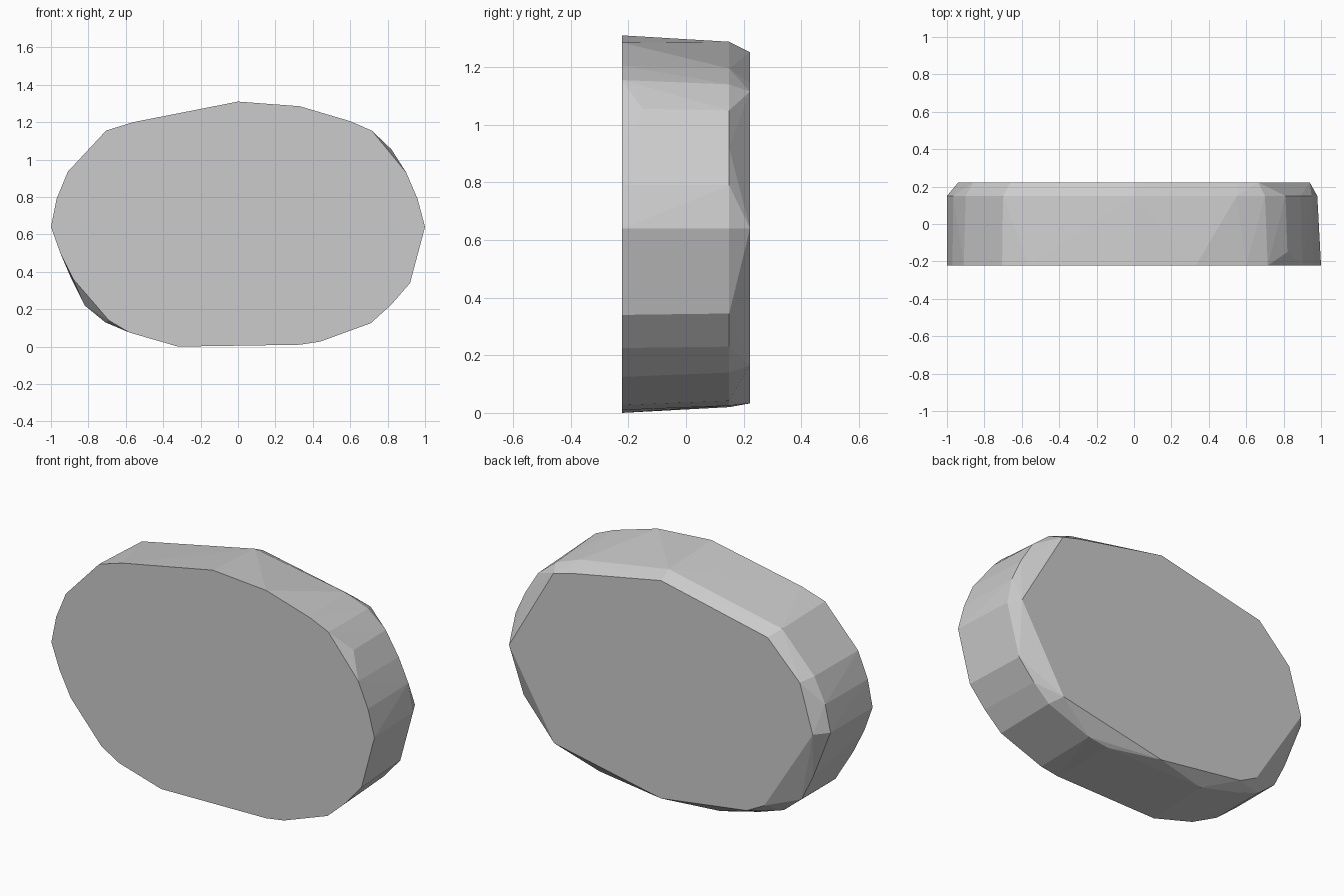
import bpy, bmesh
from math import radians

# Outlines (x, z) of the faceted slab at three depths
front = [(0, 1.31), (.33, 1.285), (.6, 1.205), (.715, 1.155), (.9, .93), (.96, .79),
         (1, .64), (.92, .34), (.82, .225), (.71, .125), (.44, .027), (.33, .01),
         (-.32, 0), (-.58, .075), (-.69, .14), (-.88, .36), (-.95, .5), (-1, .64),
         (-.97, .79), (-.91, .935), (-.705, 1.155), (-.56, 1.2)]
shoulder = [(0, 1.288), (.55, 1.195), (.7, 1.14), (.81, 1.05), (.89, .92), (.95, .79),
            (.98, .64), (.9, .345), (.8, .23), (.7, .14), (.43, .042), (.3, .025),
            (-.32, .02), (-.56, .08), (-.71, .13), (-.82, .22), (-.89, .36),
            (-1, .64), (-.967, .79), (-.9, .93), (-.7, 1.142)]
back = [(0, 1.252), (.55, 1.145), (.665, 1.115), (.94, .64), (.66, .165), (0, .033),
        (-.53, .107), (-.64, .164), (-.94, .64), (-.86, .91), (-.66, 1.11)]

bm = bmesh.new()
for ring, y in ((front, -.222), (shoulder, .15), (back, .222)):
    for x, z in ring:
        bm.verts.new((x, y, z))
# Chipped upper-right corner and undercut lower-left corner
for p in ((.82, -.15, 1.055), (-.82, -.15, .22), (-.71, -.18, .13)):
    bm.verts.new(p)

# Wrap the outlines into one convex faceted body
hull = bmesh.ops.convex_hull(bm, input=bm.verts[:])
loose = [v for v in bm.verts if not v.link_faces]
bmesh.ops.delete(bm, geom=loose, context='VERTS')
bmesh.ops.dissolve_limit(bm, angle_limit=radians(1), verts=bm.verts[:], edges=bm.edges[:])
bmesh.ops.recalc_face_normals(bm, faces=bm.faces[:])

mesh = bpy.data.meshes.new("faceted_slab")
bm.to_mesh(mesh)
bm.free()
bpy.context.collection.objects.link(bpy.data.objects.new("faceted_slab", mesh))
